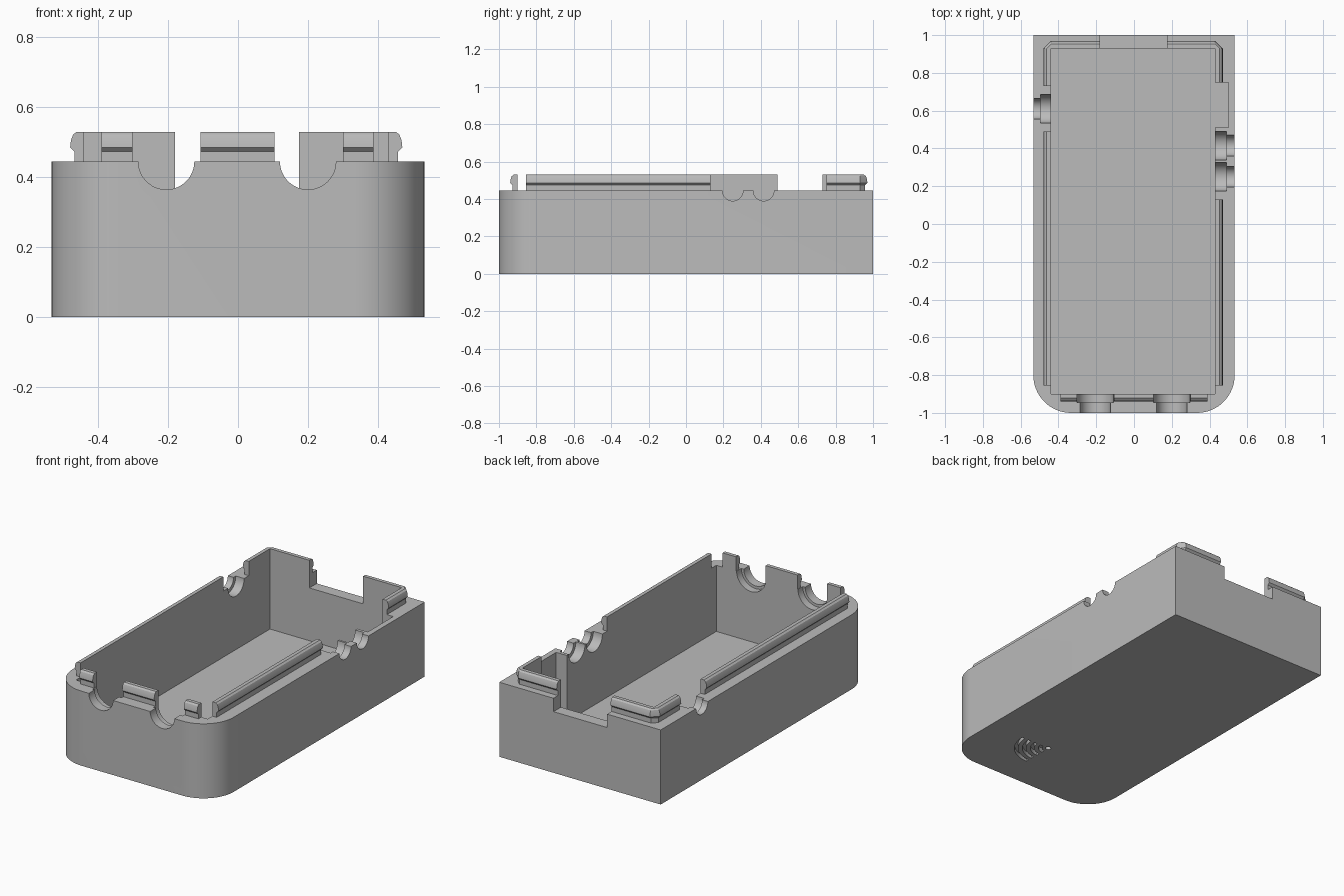
import bpy, bmesh, math

if "Cube" in bpy.data.objects:
    bpy.data.objects.remove(bpy.data.objects["Cube"], do_unlink=True)

grey = bpy.data.materials.new("plain grey")
grey.use_nodes = True
GREY = (0.5, 0.5, 0.5, 1)
grey.diffuse_color = GREY
grey.node_tree.nodes["Principled BSDF"].inputs["Base Color"].default_value = GREY

W, L, RIM, TOP, FLOOR = 0.533, 1.0, 0.445, 0.53, 0.05
IN_L, IN_R, IN_F, IN_B = -0.44, 0.43, -0.9, 0.93      # inner wall faces


def finish(name, bm):
    bmesh.ops.remove_doubles(bm, verts=bm.verts, dist=1e-5)
    bmesh.ops.recalc_face_normals(bm, faces=bm.faces)
    mesh = bpy.data.meshes.new(name)
    bm.to_mesh(mesh)
    bm.free()
    mesh.materials.append(grey)
    ob = bpy.data.objects.new(name, mesh)
    bpy.context.collection.objects.link(ob)
    return ob


def loft(name, rings):
    """Closed solid through a row of matching rings of points."""
    bm = bmesh.new()
    rows = [[bm.verts.new(p) for p in ring] for ring in rings]
    n = len(rows[0])
    for a, b in zip(rows, rows[1:]):
        for i in range(n):
            j = (i + 1) % n
            bm.faces.new((a[i], a[j], b[j], b[i]))
    bm.faces.new(rows[0])
    bm.faces.new(rows[-1])
    return finish(name, bm)


def prism(name, outline, axis, a, b):
    place = {"x": lambda u, v, w: (w, u, v),
             "y": lambda u, v, w: (u, w, v),
             "z": lambda u, v, w: (u, v, w)}[axis]
    return loft(name, [[place(u, v, w) for u, v in outline] for w in (a, b)])


def arc(cx, cy, r, start, end, n):
    return [(cx + r * math.cos(math.radians(start + (end - start) * i / n)),
             cy + r * math.sin(math.radians(start + (end - start) * i / n)))
            for i in range(n + 1)]


def box(name, x0, x1, y0, y1, z0, z1):
    return prism(name, [(x0, y0), (x1, y0), (x1, y1), (x0, y1)], "z", z0, z1)


# Case shell: square at the back, rounded at the front
R = 0.2
outline = (arc(-W + R, -L + R, R, 180, 270, 16)
           + arc(W - R, -L + R, R, 270, 360, 16) + [(W, L), (-W, L)])
case = prism("case_shell", outline, "z", 0, RIM)

cutters = [
    box("cavity_cutter", IN_L, IN_R, IN_F, IN_B, FLOOR, 1),
    box("side_pocket_cutter", IN_R - 0.05, 0.5, 0.51, 0.75, FLOOR, 1),
    box("back_opening_cutter", -0.18, 0.175, IN_B - 0.05, L + 0.1, 0.365, 1),
]


# Cable notches: narrow outside, wider collar inside
def notch(axis, centre, radius, collar, outer, step, inner):
    for r, a, b in ((radius, outer, step), (collar, step, inner)):
        u = arc(centre, RIM, r, 180, 360, 24)
        u += [(centre + r, 1), (centre - r, 1)]
        cutters.append(prism("notch_cutter", u, axis, a, b))


for x in (-0.205, 0.2):
    notch("y", x, 0.08, 0.096, -1.1, -0.945, IN_F + 0.05)
for y in (0.25, 0.415):
    notch("x", y, 0.055, 0.076, 0.6, 0.49, IN_R - 0.05)
notch("x", 0.61, 0.055, 0.076, -0.6, -0.495, IN_L + 0.05)

# Engraved wave mark under the case: a dot and four quarter rings
MX, MY, DEPTH = 0.115, -0.615, 0.025
cutters.append(prism("mark_cutter", arc(MX, MY, 0.016, 0, 345, 23), "z", -0.1, DEPTH))
for k in range(1, 5):
    r = 0.045 * k
    ring = arc(MX, MY, r + 0.01, -90, 0, 16) + arc(MX, MY, r - 0.01, 0, -90, 16)
    cutters.append(prism("mark_cutter", ring, "z", -0.1, DEPTH))

for c in cutters:
    c.hide_render = True
    mod = case.modifiers.new("cut", "BOOLEAN")
    mod.operation, mod.solver, mod.object = "DIFFERENCE", "EXACT", c
deps = bpy.context.evaluated_depsgraph_get()
cut_mesh = bpy.data.meshes.new_from_object(case.evaluated_get(deps))
case.modifiers.clear()
case.data = cut_mesh
for c in cutters:
    bpy.data.objects.remove(c, do_unlink=True)

# Snap lip section: outward distance and height
LIP = [(0, RIM - 0.01), (0.028, RIM - 0.01), (0.028, 0.474), (0.04, 0.486),
       (0.038, 0.505), (0.032, 0.522), (0.022, TOP), (0, TOP)]


def lip(name, stations):
    """Sweep the lip section; a station is x, y and its outward direction."""
    return loft(name, [[(x + nx * d, y + ny * d, z) for d, z in LIP]
                       for x, y, nx, ny in stations])


parts = [
    case,
    lip("left_rail", [(IN_L, -0.855, -1, 0), (IN_L, 0.49, -1, 0)]),
    lip("right_rail", [(IN_R, -0.855, 1, 0), (IN_R, 0.13, 1, 0)]),
]
for name, a, b in (("front_left_clip", -0.39, -0.302),
                   ("front_middle_clip", -0.107, 0.104),
                   ("front_right_clip", 0.3, 0.388)):
    parts.append(lip(name, [(a, IN_F, 0, -1), (b, IN_F, 0, -1)]))
for name, side, inner, edge, end in (("back_left_clip", -1, IN_L, -0.18, 0.73),
                                     ("back_right_clip", 1, IN_R, 0.175, 0.75)):
    parts.append(lip(name, [(edge, IN_B, 0, 1), (inner, IN_B, 0, 1),
                            (inner, IN_B, side, 0), (inner, end, side, 0)]))

# Smooth the curves, keep the edges crisp
bpy.ops.object.select_all(action="DESELECT")
for ob in parts:
    ob.select_set(True)
bpy.context.view_layer.objects.active = case
bpy.ops.object.shade_smooth_by_angle(angle=math.radians(25))
